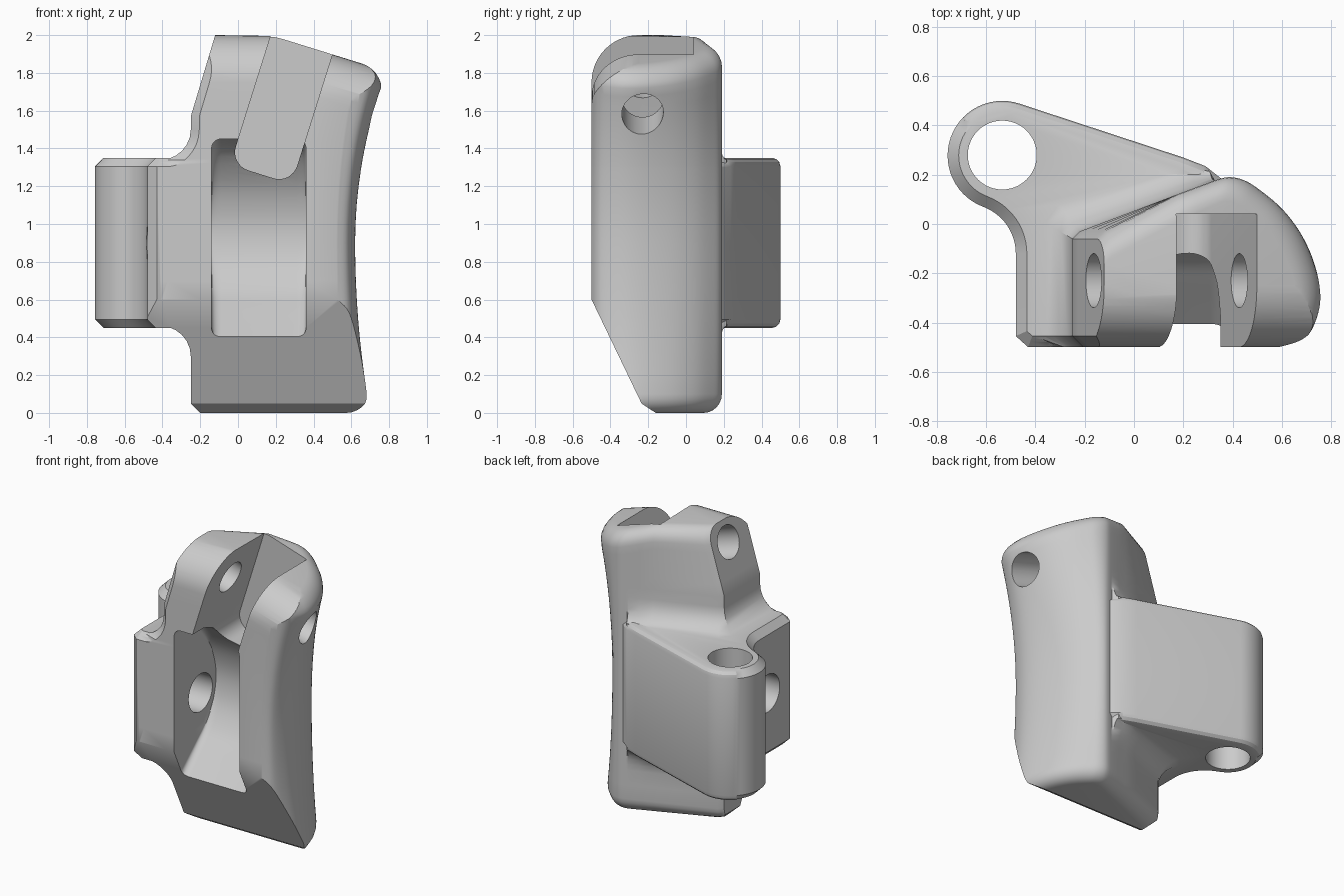
import bpy, bmesh, math
from mathutils import Vector, Matrix

if "Cube" in bpy.data.objects:
    bpy.data.objects.remove(bpy.data.objects["Cube"])

SLOPE = 0.31          # tilt of the upper right end
KINK = 0.17           # x where the tilted end begins
FILLET = 0.16         # blend between body and hinge arm
ROUND = 0.1           # rounding of the body ends
CHAMFER = 0.045
QUARTER = [math.radians(15 * i) for i in range(7)]


def clamp(v):
    return max(0.0, min(1.0, v))


def arc(cx, cy, r, a0, a1, n):
    """Points on an arc, angles in degrees."""
    angles = [math.radians(a0 + (a1 - a0) * i / n) for i in range(n + 1)]
    return [(cx + r * math.cos(a), cy + r * math.sin(a)) for a in angles]


def spline(pts, n=5):
    """Smooth curve through the points."""
    p = [Vector(q) for q in [pts[0]] + pts + [pts[-1]]]
    out = []
    for a, b, c, d in zip(p, p[1:], p[2:], p[3:]):
        for i in range(n):
            t = i / n
            v = (2 * b + (c - a) * t + (2 * a - 5 * b + 4 * c - d) * t ** 2
                 + (3 * b - a - 3 * c + d) * t ** 3) / 2
            out.append(tuple(v))
    return out + [tuple(pts[-1])]


def normals(pts):
    """Outward mitred normals of a counter-clockwise outline."""
    out = []
    for i, p in enumerate(pts):
        e0 = (Vector(p) - Vector(pts[i - 1])).normalized()
        e1 = (Vector(pts[(i + 1) % len(pts)]) - Vector(p)).normalized()
        t = (e0 + e1).normalized()
        out.append(Vector((t.y, -t.x)) / max(0.5, t.dot(e0)))
    return out


def loft(name, rings, split=None):
    """Skin closed rings of 3D points and cap both ends."""
    bm = bmesh.new()
    rows = [[bm.verts.new(p) for p in ring] for ring in rings]
    n = len(rows[0])
    for a, b in zip(rows, rows[1:]):
        for i in range(n):
            j = (i + 1) % n
            bm.faces.new((a[i], a[j], b[j], b[i]))
    bm.faces.new(rows[0][::-1])
    top = bm.faces.new(rows[-1])
    if split:
        bmesh.utils.face_split(top, rows[-1][split[0]], rows[-1][split[1]])
    bmesh.ops.recalc_face_normals(bm, faces=bm.faces)
    mesh = bpy.data.meshes.new(name)
    bm.to_mesh(mesh)
    bm.free()
    obj = bpy.data.objects.new(name, mesh)
    bpy.context.collection.objects.link(obj)
    return obj


def rod(name, centre, axis, r, length):
    """Round cutter along any axis."""
    m = Matrix.Translation(centre) @ Vector(axis).to_track_quat('Z', 'Y').to_matrix().to_4x4()
    ring = arc(0, 0, r, 0, 360, 48)[:-1]
    return loft(name, [[m @ Vector((x, y, s * length / 2)) for x, y in ring] for s in (-1, 1)])


def combine(target, tool, operation):
    """Apply a boolean and remove the tool."""
    tool.hide_render = True
    mod = target.modifiers.new(operation, 'BOOLEAN')
    mod.object, mod.operation, mod.solver = tool, operation, 'EXACT'
    bpy.context.view_layer.objects.active = target
    bpy.ops.object.modifier_apply(modifier=mod.name)
    bpy.data.objects.remove(tool)


# Body: plan outline with a rounded nose on the left and a slanted back
nose = spline([(0.6, -0.5), (0.69, -0.465), (0.74, -0.38), (0.755, -0.29), (0.735, -0.18),
               (0.68, -0.05), (0.6, 0.06), (0.5, 0.145), (0.44, 0.18), (0.38, 0.19), (0.32, 0.174)])
front = [(-0.205, -0.5), (KINK, -0.5)]
back = [(0.25, 0.148), (KINK, 0.118), (-0.22, -0.03), (-0.25, -0.06), (-0.25, -0.455)]
plan = front + nose + back
flare = [(0, 0)] * (1 + len(nose)) + [(-0.08, 0.25), (-0.15, 0.5), (-0.3, 0.8), (-0.8, 1), (-1, 0.6), (-1, 0)]
core = Vector((0.3, -0.3))


def body_ring(z, inset):
    h = max(0.46 - z, z - 1.34, -CHAMFER)
    hc = min(max(h, 0), FILLET)
    d = FILLET - math.sqrt(FILLET ** 2 - (FILLET - hc) ** 2)
    # Front corner keeps an even chamfer around the blend
    reach = (FILLET + CHAMFER) ** 2 - (FILLET - min(h, FILLET)) ** 2
    corner = -0.25 - FILLET + math.sqrt(max(0, reach))
    ring = []
    for i, ((x, y), f) in enumerate(zip(plan, flare)):
        left_side = x < -0.2
        way = (Vector((x, y)) - core).normalized()
        if left_side:
            way = Vector((0, 1 if y > -0.1 else 0))
        way *= inset * clamp((y + 0.5) / 0.15)
        zz = z - SLOPE * max(0, x - KINK) * clamp((z - 1.5) / 0.35)
        # Concave grip curve on the nose side
        grip = 0.62 + (0.08 * ((0.9 - zz) / 0.9) ** 2 if zz < 0.9 else 0.13 * ((zz - 0.9) / 0.8) ** 2)
        px = x if x <= 0.38 else 0.38 + (x - 0.38) * (min(grip, 0.76) - 0.38) / 0.375
        px = corner if i == 0 else px + f[0] * d - way.x
        if left_side:
            px += max(0, z - 1.57) * 0.3 + max(0, 0.05 - z)
        if z > 1.84:
            zz = z - SLOPE * max(0, px - KINK)
        ring.append((px, y + f[1] * d - way.y, zz))
    return ring


ends = [(ROUND * (1 - math.sin(a)), ROUND * (1 - math.cos(a))) for a in QUARTER]
steps = [FILLET * (1 - math.cos(a)) for a in QUARTER] + [-0.015, -0.03, -CHAMFER]
blend = sorted([0.46 - s for s in steps] + [1.34 + s for s in steps] + [0.6, 0.7, 0.8, 0.9, 1.0, 1.1, 1.2])
levels = [(z, i) for z, i in reversed(ends)] + [(0.2, 0)]
levels += [(z, 0) for z in blend + [1.57, 1.65, 1.75, 1.85]]
levels += [(2 - z, i) for z, i in ends]
body = loft("clamp_body", [body_ring(z, i) for z, i in levels],
            split=(1, len(front) + len(nose) + 1))

# Hinge arm: round eye, concave neck, rounded long edge, other edges chamfered
arm = [(-0.43, -0.5), (-0.2, -0.5), (0.0, -0.4), (0.3, 0.05), (0.36, 0.18), (0.29, 0.235), (0.2, 0.27)]
arm += arc(-0.535, 0.278, 0.222, 71.6, 249.7, 28)
arm += arc(-0.682, -0.12, 0.202, 69.7, 0, 12)[1:] + [(-0.48, -0.455)]


def arm_ring(a, top):
    ring = []
    for p, n in zip(arm, normals(arm)):
        soft = p[1] > 0.15 and n.y > 0.7
        q = Vector(p) - n * CHAMFER * (1 - math.cos(a) if soft else math.sin(a))
        dz = CHAMFER * (1 - math.sin(a))
        ring.append((q.x, q.y, 1.35 - dz if top else 0.45 + dz))
    return ring


combine(body, loft("hinge_arm", [arm_ring(a, False) for a in QUARTER[::-2]]
                   + [arm_ring(a, True) for a in QUARTER[::2]]), 'UNION')

# Sloped lower front with a softened toe
bm = bmesh.new()
bm.from_mesh(body.data)
bmesh.ops.remove_doubles(bm, verts=bm.verts, dist=1e-5)
for point, normal in (((0, -0.5, 0.6), (0, -0.9, -0.433)), ((0, -0.16, 0), (0, -0.547, -0.837))):
    cut = bmesh.ops.bisect_plane(bm, geom=bm.verts[:] + bm.edges[:] + bm.faces[:], dist=1e-5,
                                 plane_co=point, plane_no=normal, clear_outer=True)
    rim = [e for e in cut["geom_cut"] if isinstance(e, bmesh.types.BMEdge)]
    bmesh.ops.holes_fill(bm, edges=rim, sides=0)
bmesh.ops.recalc_face_normals(bm, faces=bm.faces)
bm.to_mesh(body.data)
bm.free()

# Rounded upper front, following the tilted end
high = arc(-0.25, 1.75, 0.25, 180, 90, 14) + [(-0.25, 2.5), (-0.8, 2.5), (-0.8, 1.75)]
combine(body, loft("upper_cutter", [[(x, y, z - SLOPE * max(0, x - KINK)) for y, z in high]
                                    for x in (-0.6, KINK, 1.2)]), 'DIFFERENCE')

# Front pocket with a concave floor and rounded corners
floor = spline([(-0.41, 0.4), (-0.25, 0.55), (-0.15, 0.65), (-0.07, 0.79), (-0.04, 0.95),
                (-0.06, 1.1), (-0.12, 1.24), (-0.24, 1.39), (-0.38, 1.45)], 4)
pocket_side = [(-0.8, 0.4)] + floor + [(-0.8, 1.45)]
corners = [(0.05 * (1 - math.sin(a)), 1 - 0.095 * (1 - math.cos(a))) for a in QUARTER]
stations = [(-0.14 + e, s) for e, s in corners[::-1]] + [(0.36 - e, s) for e, s in corners]
combine(body, loft("pocket_cutter", [[(x, y, 0.925 + (z - 0.925) * s) for y, z in pocket_side]
                                     for x, s in stations]), 'DIFFERENCE')

# Tilted slot through the upper end
up, across = Vector((0.3, 0.954)), Vector((0.954, -0.3))
slot = arc(-0.07, 0.1, 0.1, 180, 270, 8) + arc(0.07, 0.1, 0.1, 270, 360, 8) + [(0.17, 1.2), (-0.17, 1.2)]
slot = [Vector((0.121, 1.263)) + across * s + up * t for s, t in slot]
combine(body, loft("slot_cutter", [[(p.x, y, p.y) for p in slot] for y in (-0.8, 0.04)]), 'DIFFERENCE')

# Hinge hole, tilted pin hole and side hole
for name, centre, axis, r, length in (
        ("hinge_hole", (-0.535, 0.28, 0.9), (0, 0, 1), 0.14, 2),
        ("pin_hole", (0.335, -0.23, 1.7), (0.954, 0, -0.3), 0.11, 3),
        ("side_hole", (-0.45, -0.21, 0.9), (1, 0, 0), 0.13, 1.1)):
    combine(body, rod(name, centre, axis, r, length), 'DIFFERENCE')

# Smooth shading with crisp edges
bpy.ops.object.select_all(action='DESELECT')
body.select_set(True)
bpy.context.view_layer.objects.active = body
bpy.ops.object.shade_smooth_by_angle(angle=math.radians(28))
